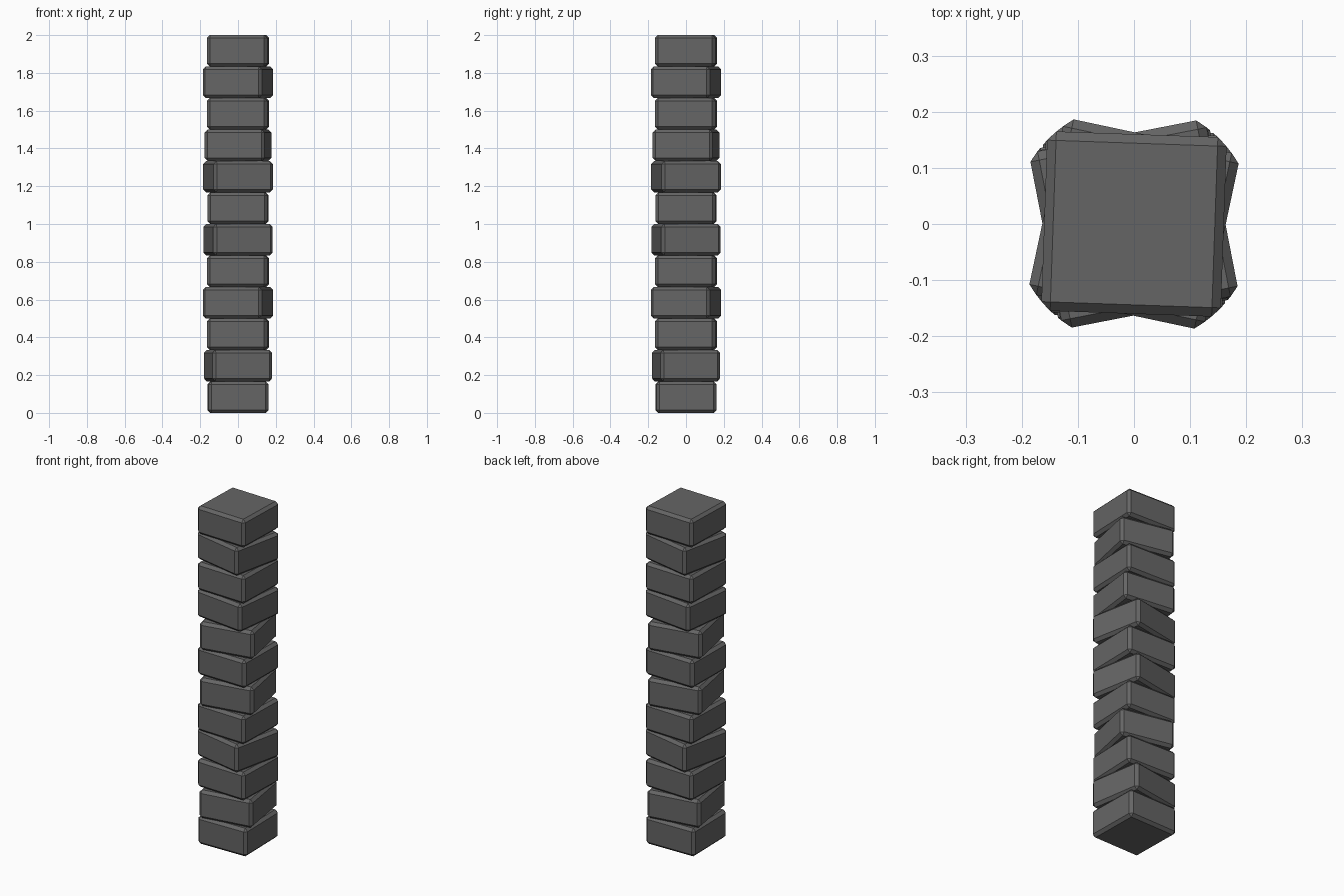
import bpy, bmesh, math
from mathutils import Matrix

if "Cube" in bpy.data.objects:
    bpy.data.objects.remove(bpy.data.objects["Cube"])

# Dark stone colour shared by all blocks
stone = bpy.data.materials.new("dark_grey_stone")
stone.diffuse_color = (0.13, 0.13, 0.13, 1)
stone.use_nodes = True
stone.node_tree.nodes["Principled BSDF"].inputs["Base Color"].default_value = stone.diffuse_color

WIDTH, CHAMFER = 0.32, 0.016
# Twist of each block in degrees, bottom to top
TWISTS = [1, 9, -2, -12, -2, 10.5, -1, 11, -7, -2, -12, -2]
PITCH = 2.0 / len(TWISTS)


def block(index, twist):
    """Chamfered square block, turned about the pillar axis."""
    bm = bmesh.new()
    bmesh.ops.create_cube(bm, size=1)
    bmesh.ops.scale(bm, vec=(WIDTH, WIDTH, PITCH), verts=bm.verts)
    bmesh.ops.bevel(bm, geom=bm.edges[:], offset=CHAMFER, segments=1,
                    profile=0.5, affect='EDGES')
    bm.transform(Matrix.Translation((0, 0, (index + 0.5) * PITCH))
                 @ Matrix.Rotation(math.radians(twist), 4, 'Z'))
    mesh = bpy.data.meshes.new(f"pillar_block_{index + 1}")
    bm.to_mesh(mesh)
    bm.free()
    mesh.materials.append(stone)
    obj = bpy.data.objects.new(mesh.name, mesh)
    bpy.context.collection.objects.link(obj)


# Stack of twisted blocks
for i, angle in enumerate(TWISTS):
    block(i, angle)
